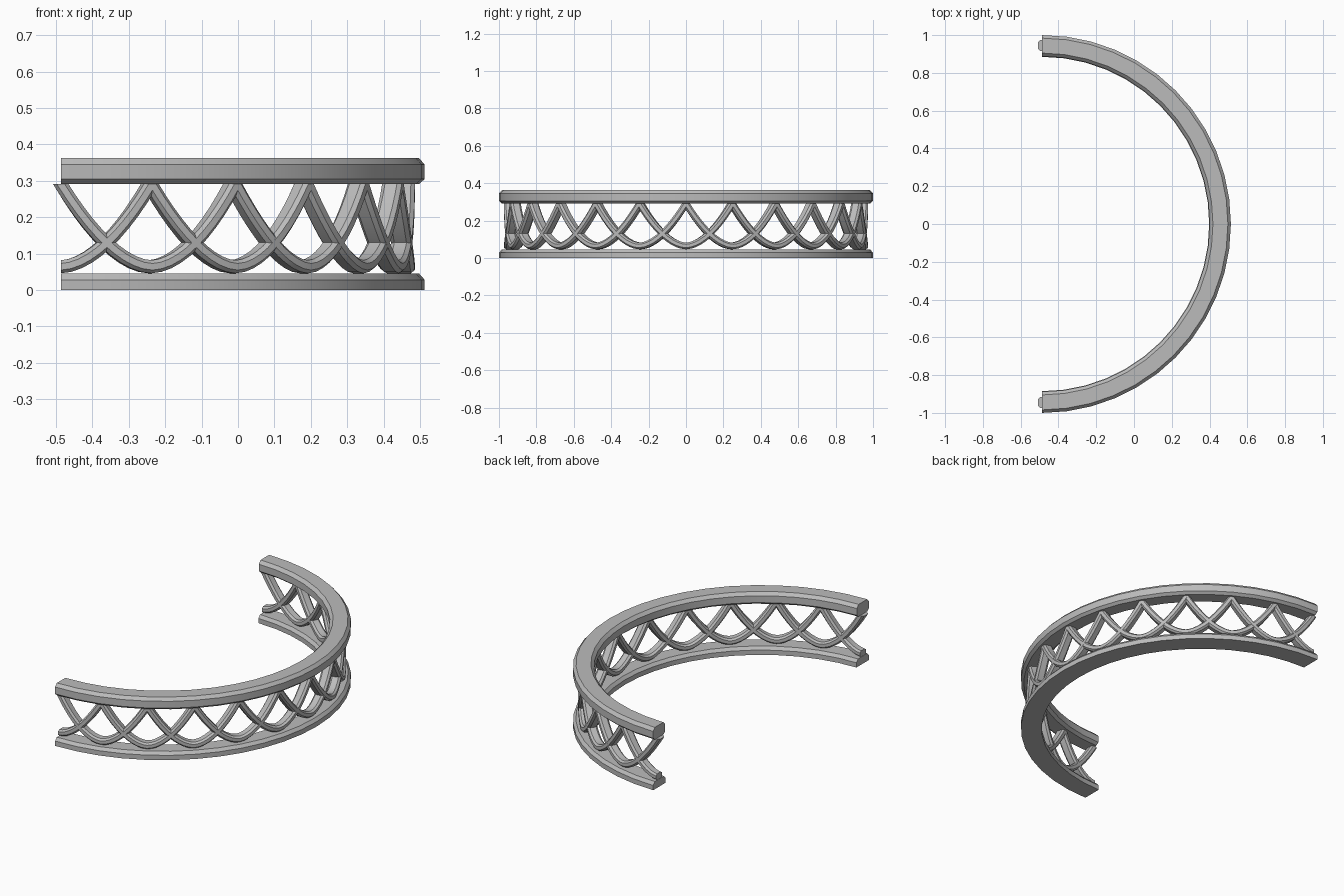
import bpy, bmesh, math
from mathutils import Vector

if "Cube" in bpy.data.objects:
    bpy.data.objects.remove(bpy.data.objects["Cube"])

CX = -0.487          # centre of the half circle
R = 0.945            # radius of the lattice centre line
Z_TOP, Z_LOW = 0.291, 0.064

grey = bpy.data.materials.new("stone grey")
grey.diffuse_color = (0.5, 0.5, 0.5, 1)
grey.use_nodes = True
grey.node_tree.nodes["Principled BSDF"].inputs["Base Color"].default_value = grey.diffuse_color


def polar(r, a, z):
    return Vector((CX + r * math.cos(a), r * math.sin(a), z))


def finish(name, bm, angle):
    bmesh.ops.recalc_face_normals(bm, faces=bm.faces)
    me = bpy.data.meshes.new(name)
    bm.to_mesh(me)
    bm.free()
    me.materials.append(grey)
    ob = bpy.data.objects.new(name, me)
    bpy.context.collection.objects.link(ob)
    bpy.ops.object.select_all(action='DESELECT')
    ob.select_set(True)
    bpy.context.view_layer.objects.active = ob
    bpy.ops.object.shade_smooth_by_angle(angle=math.radians(angle))


def skin(bm, rings):
    # join cross-sections into a capped tube
    rows = [[bm.verts.new(p) for p in ring] for ring in rings]
    n = len(rows[0])
    for a, b in zip(rows, rows[1:]):
        for i in range(n):
            j = (i + 1) % n
            bm.faces.new((a[i], a[j], b[j], b[i]))
    bm.faces.new(rows[0])
    bm.faces.new(rows[-1][::-1])


def half_ring(name, profile, steps=24):
    bm = bmesh.new()
    skin(bm, [[polar(r, math.pi * (i / steps - 0.5), z) for r, z in profile]
              for i in range(steps + 1)])
    finish(name, bm, 20)


# base kerb and hand rail
half_ring("base", [(0.885, 0), (1, 0), (1, 0.028), (0.985, 0.045),
                   (0.9, 0.045), (0.885, 0.028)])
half_ring("top_rail", [(0.905, 0.291), (0.984, 0.291), (1, 0.305), (1, 0.345),
                       (0.984, 0.363), (0.905, 0.363), (0.888, 0.345), (0.888, 0.305)])

# lattice: overlapping U-shaped bars, one every 15 degrees
SECTION = [(0.028, 0.009), (0.017, 0.018), (-0.017, 0.018), (-0.028, 0.009),
           (-0.028, -0.009), (-0.017, -0.018), (0.017, -0.018), (0.028, -0.009)]
SPAN = math.radians(15)


def bar_point(mid, t):
    return polar(R, mid + t * SPAN, Z_LOW + (Z_TOP - Z_LOW) * abs(t) ** 1.8)


bm = bmesh.new()
for k in range(-6, 7):
    mid = k * SPAN
    t0 = 0 if k == -6 else -1.2      # end bars are cut in half
    t1 = 0 if k == 6 else 1.2
    steps = round((t1 - t0) * 10)
    rings = []
    for i in range(steps + 1):
        t = t0 + (t1 - t0) * i / steps
        a = mid + t * SPAN
        out = Vector((math.cos(a), math.sin(a), 0))
        tan = (bar_point(mid, t + 0.02) - bar_point(mid, t - 0.02)).normalized()
        side = tan.cross(out).normalized()
        p = bar_point(mid, t)
        rings.append([p + out * u + side * v for u, v in SECTION])
    skin(bm, rings)

# trim the bars flush with the underside of the rail
cut = bmesh.ops.bisect_plane(bm, geom=bm.verts[:] + bm.edges[:] + bm.faces[:],
                             plane_co=(0, 0, Z_TOP + 0.001), plane_no=(0, 0, 1), clear_outer=True)
rim = [e for e in cut['geom_cut'] if isinstance(e, bmesh.types.BMEdge)]
bmesh.ops.holes_fill(bm, edges=rim, sides=0)
finish("lattice", bm, 25)
